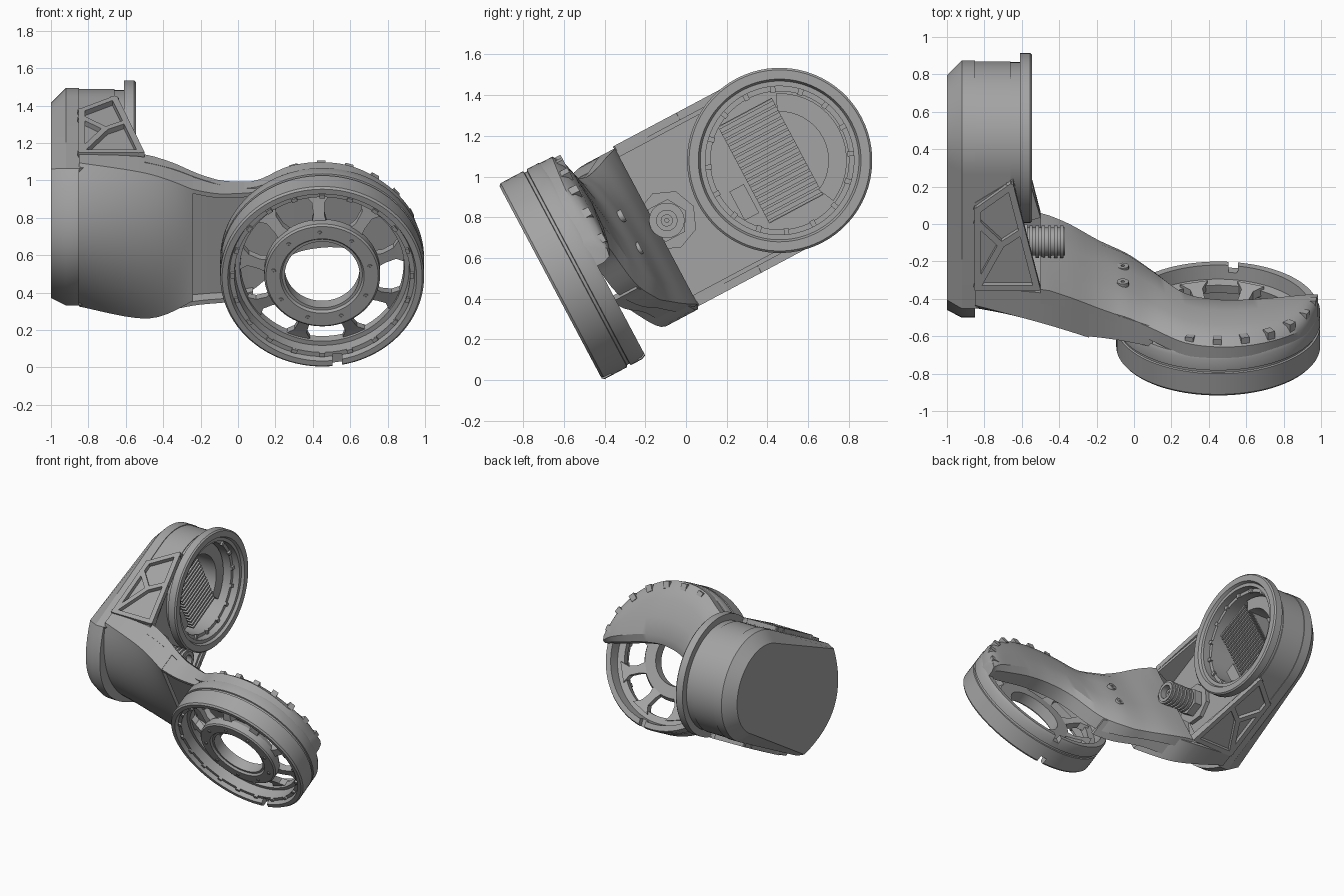
import bpy, bmesh, math
from mathutils import Matrix, Vector

cube = bpy.data.objects.get("Cube")
if cube:
    bpy.data.objects.remove(cube, do_unlink=True)

grey = bpy.data.materials.new("satin_grey")
grey.use_nodes = True
COLOUR = (0.37, 0.37, 0.37, 1)
grey.diffuse_color = COLOUR
grey.node_tree.nodes["Principled BSDF"].inputs["Base Color"].default_value = COLOUR

# The link is built straight along y, then tilted about x
TILT = Matrix.Rotation(math.radians(28), 4, 'X')
MID = 0.737
END = 0.913     # y of the joint cup
RX = 0.45       # x of the front ring
parts = []


def finish(name, bm):
    bmesh.ops.recalc_face_normals(bm, faces=bm.faces)
    bm.transform(TILT)
    mesh = bpy.data.meshes.new(name)
    bm.to_mesh(mesh)
    bm.free()
    mesh.materials.append(grey)
    ob = bpy.data.objects.new(name, mesh)
    bpy.context.collection.objects.link(ob)
    parts.append(ob)
    return ob


def loft(name, rings, closed=False):
    bm = bmesh.new()
    rows = [[bm.verts.new(p) for p in ring] for ring in rings]
    n = len(rows[0])
    for i in range(len(rows) if closed else len(rows) - 1):
        a, b = rows[i], rows[(i + 1) % len(rows)]
        for j in range(n):
            k = (j + 1) % n
            bm.faces.new((a[j], a[k], b[k], b[j]))
    if not closed:
        bm.faces.new(rows[0])
        bm.faces.new(rows[-1])
    return finish(name, bm)


def on_ring(r, a, h):
    return (RX + r * math.cos(a), h, MID + r * math.sin(a))


def on_cup(r, a, h):
    return (h, END + r * math.cos(a), MID + r * math.sin(a))


def lathe(name, profile, place, n=72):
    return loft(name, [[place(r, math.tau * i / n, h) for r, h in profile]
                       for i in range(n)], closed=True)


def band(r0, r1, h0, h1):
    return [(r0, h0), (r1, h0), (r1, h1), (r0, h1)]


def block(name, centre, size, turn=Matrix.Identity(4)):
    bm = bmesh.new()
    bmesh.ops.create_cube(bm, size=1, matrix=Matrix.Translation(centre) @ turn
                          @ Matrix.Diagonal((*size, 1)))
    return finish(name, bm)


def smooth_rows(rows, k=5):
    out = []
    for i in range(len(rows) - 1):
        quad = [rows[max(0, min(len(rows) - 1, i + d))] for d in (-1, 0, 1, 2)]
        for s in range(k):
            t = s / k
            out.append([0.5 * (2 * b + (c - a) * t + (2 * a - 5 * b + 4 * c - d) * t * t
                               + (3 * b - a - 3 * c + d) * t ** 3) for a, b, c, d in zip(*quad)])
    return out + [rows[-1]]


def cut(ob, cutter):
    mod = ob.modifiers.new("cut", 'BOOLEAN')
    mod.operation, mod.object, mod.solver = 'DIFFERENCE', cutter, 'EXACT'
    bpy.context.view_layer.objects.active = ob
    bpy.ops.object.modifier_apply(modifier="cut")
    parts.remove(cutter)
    bpy.data.objects.remove(cutter, do_unlink=True)


# Housing: long rounded outline with a chamfered back cover
def outline(x, r, front, bulge, inset=0.0):
    pts = []
    for i in range(33):
        a = math.pi * (0.5 - i / 32)
        pts.append((x, END + (r - inset) * math.cos(a), MID + (r - inset) * math.sin(a)))
    w = r - inset * 0.3
    for i in range(17):
        t = -1 + i / 8
        pts.append((x, front + inset * 0.5 - bulge * (1 - t * t), MID + w * t))
    return pts


loft("housing_back", [outline(-1, 0.415, 0.1, 0.22, 0.08), outline(-0.92, 0.415, 0.1, 0.22),
                      outline(-0.85, 0.415, 0.1, 0.22)])
body = loft("housing_body", [outline(x, 0.41, 0.16, 0) for x in (-0.85, -0.66)])
cut(body, loft("cup_cutter", [[on_cup(0.365, math.tau * i / 64, x) for i in range(64)]
                              for x in (-0.9, -0.5)]))

# Joint cup: collar, flange and inner steps
lathe("cup_collar", band(0.365, 0.405, -0.67, -0.6), on_cup)
lathe("cup_flange", [(0.365, -0.61), (0.455, -0.61), (0.455, -0.555), (0.445, -0.545),
                     (0.4, -0.545), (0.39, -0.565), (0.365, -0.565)], on_cup)
lathe("cup_inner_ring", band(0.34, 0.37, -0.85, -0.62), on_cup)
for i in range(16):
    a = math.tau * i / 16
    block("cup_screw", on_cup(0.352, a, -0.615), (0.02, 0.035, 0.025),
          Matrix.Rotation(a, 4, 'X'))

# Finned heat sink and cover inside the cup
block("heat_sink", (-0.79, END - 0.04, MID + 0.02), (0.14, 0.3, 0.54))
for i in range(17):
    block("heat_sink_fin", (-0.7, END - 0.04, MID - 0.24 + i * 0.0325), (0.06, 0.3, 0.014))
arc = [math.radians(-65 + 130 * i / 16) for i in range(17)]
loft("cup_side_cover", [[on_cup(0.33, a, x) for a in arc]
                        + [on_cup(0.24, a, x) for a in reversed(arc)] for x in (-0.85, -0.68)])
block("cup_cable_box", (-0.76, END - 0.25, MID - 0.1), (0.16, 0.08, 0.16))

# Gusset walls with raised trusses on both sides
WALL = [(-0.85, 0.1), (-0.5, 0.226), (-0.6, 0.6), (-0.645, 0.88), (-0.85, 0.74)]
NODE = (-0.71, 0.5)
BARS = [((-0.835, 0.24), (-0.52, 0.24)), ((-0.52, 0.24), (-0.66, 0.85)),
        ((-0.66, 0.85), (-0.835, 0.71)), ((-0.835, 0.71), (-0.835, 0.24)),
        (NODE, (-0.835, 0.25)), (NODE, (-0.835, 0.63)), (NODE, (-0.6, 0.58))]
for side in (1, -1):
    loft("gusset_wall", [[(x, y, MID + side * d) for x, y in WALL] for d in (0.385, 0.415)])
    for p, q in BARS:
        p, q = Vector((*p, MID + side * 0.425)), Vector((*q, MID + side * 0.425))
        d = q - p
        block("truss_bar", (p + q) / 2, (d.length + 0.03, 0.035, 0.04),
              Matrix.Rotation(math.atan2(d.y, d.x), 4, 'Z'))


# Threaded cable connector on the housing floor
def on_plug(r, a, h):
    return (h, 0.285 + r * math.cos(a), MID + r * math.sin(a))


lathe("connector_base", band(0.03, 0.15, -0.67, -0.63), on_plug, 8)
lathe("connector_nut", band(0.03, 0.105, -0.63, -0.57), on_plug, 6)
lathe("connector_tube", band(0.05, 0.075, -0.66, -0.37), on_plug, 32)
lathe("connector_pin", band(0.01, 0.03, -0.66, -0.4), on_plug, 16)
for i in range(6):
    x = -0.56 + i * 0.033
    lathe("connector_thread", band(0.06, 0.087, x, x + 0.018), on_plug, 32)

# Hollow front shell, from the rounded housing to a flat edge: x, edge, bulge, low, high, back
SHELL = [(-0.85, 0.13, 0.17, 0.30, 1.17, 0.226), (-0.48, 0.015, 0.09, 0.288, 1.165, 0.2),
         (-0.24, -0.09, 0.0, 0.45, 1.125, 0.1)]
rings = []
for x, edge, bulge, low, high, back in smooth_rows(SHELL, 6):
    centre = (low + high) / 2
    ring = [(x, back, low)]
    for i in range(17):
        t = -1 + i / 8
        ring.append((x, edge - bulge * (1 - t * t), centre + t * (high - low) / 2))
    ring.append((x, back, high))
    inner = [(x, min(y + 0.03, back), centre + (z - centre) * 0.93) for x, y, z in reversed(ring)]
    rings.append(ring + inner)
loft("front_shell", rings)

# Side walls carrying the shell on to the ring: x, front, back, height
TOP_EDGE = [(-0.26, -0.08, 0.1, 1.1), (-0.1, -0.11, 0.04, 1.085), (0.1, -0.14, -0.02, 1.11)]
LOW_EDGE = [(-0.48, 0.03, 0.19, 0.3), (-0.24, -0.02, 0.1, 0.385), (-0.05, -0.1, 0.06, 0.45),
            (0.08, -0.14, 0.0, 0.51)]
for name, rows in (("arm_top_wall", TOP_EDGE), ("arm_low_wall", LOW_EDGE)):
    loft(name, [[(x, f, z), (x, b, z), (x, b, z + 0.025), (x, f, z + 0.025)]
                for x, f, b, z in smooth_rows(rows)])

# Arm: saddle wall sweeping over the back of the ring: x, front, back, low, high
ARM = [(-0.5, 0.14, 0.226, 0.30, 1.17), (-0.35, 0.1, 0.19, 0.33, 1.15),
       (-0.2, 0.04, 0.14, 0.38, 1.12), (-0.05, -0.03, 0.1, 0.43, 1.112),
       (0.1, -0.1, 0.045, 0.54, 1.147), (0.27, -0.13, 0.015, 0.74, 1.247),
       (0.45, -0.14, 0.005, 0.8, 1.278), (0.63, -0.14, 0.0, 0.79, 1.247),
       (0.8, -0.14, -0.01, 0.75, 1.145), (0.92, -0.14, -0.02, 0.72, 1.005),
       (0.985, -0.14, -0.04, 0.7, 0.82)]
rings = []
for x, front, back, low, high in smooth_rows(ARM):
    drop = 0.07 * min(1, max(0, (x + 0.45) / 0.35))
    s = high - low
    rings.append([(x, front, low), (x, back - drop * 0.6, low), (x, back - drop * 0.1, low + 0.12 * s),
                  (x, back, low + 0.4 * s), (x, back - drop * 0.15, low + 0.7 * s),
                  (x, back - drop * 0.5, low + 0.9 * s), (x, back - drop, high), (x, front, high)])
loft("arm", rings)
for z in (0.68, 0.86):
    lathe("arm_boss", band(0.01, 0.032, 0, 0.035),
          lambda r, a, h: (-0.06 + r * math.cos(a), 0.075 + h, z + r * math.sin(a)), 16)

# Front ring: grooved outer wall with stepped bore, notched at the bottom on both edges
wall = lathe("ring_wall", [(0.495, -0.12), (0.535, -0.12), (0.545, -0.14), (0.545, -0.205),
                           (0.535, -0.208), (0.535, -0.222), (0.545, -0.225), (0.545, -0.35),
                           (0.535, -0.362), (0.505, -0.362), (0.495, -0.33), (0.47, -0.33),
                           (0.465, -0.26), (0.44, -0.26), (0.435, -0.21), (0.485, -0.2)],
             on_ring, 96)
for y in (-0.35, -0.12):
    cut(wall, block("notch_cutter", (0.53, y, MID - 0.54), (0.05, 0.08, 0.12)))
lathe("hub", [(0.2, -0.25), (0.29, -0.25), (0.31, -0.28), (0.31, -0.335), (0.3, -0.345),
              (0.225, -0.345), (0.215, -0.33), (0.2, -0.33)], on_ring)
for i in range(9):
    a = math.radians(93 + 40 * i)
    steps = []
    for r, h, w in [(0.27, -0.285, 0.17), (0.34, -0.265, 0.085),
                    (0.4, -0.235, 0.085), (0.455, -0.22, 0.17)]:
        steps.append([on_ring(r, a + s * w, h + d)
                      for s, d in ((-1, -0.02), (1, -0.02), (1, 0.03), (-1, 0.03))])
    loft("spoke", steps)
    lathe("hub_screw", band(0.004, 0.012, -0.352, -0.34), lambda r, t, h: (
        RX + 0.262 * math.cos(a) + r * math.cos(t), h,
        MID + 0.262 * math.sin(a) + r * math.sin(t)), 12)

# Clamping tabs around the arm side of the ring, and small studs inside the ring
for i in range(7):
    a = math.radians(107 - 16.5 * i)
    block("ring_tab", on_ring(0.505, a, -0.075), (0.05, 0.1, 0.045), Matrix.Rotation(-a, 4, 'Y'))
for i in range(20):
    a = math.tau * i / 20
    block("ring_stud", on_ring(0.48, a, -0.335), (0.02, 0.02, 0.03), Matrix.Rotation(-a, 4, 'Y'))

bpy.ops.object.select_all(action='DESELECT')
for ob in parts:
    ob.select_set(True)
bpy.context.view_layer.objects.active = parts[0]
bpy.ops.object.shade_smooth_by_angle(angle=math.radians(30))
